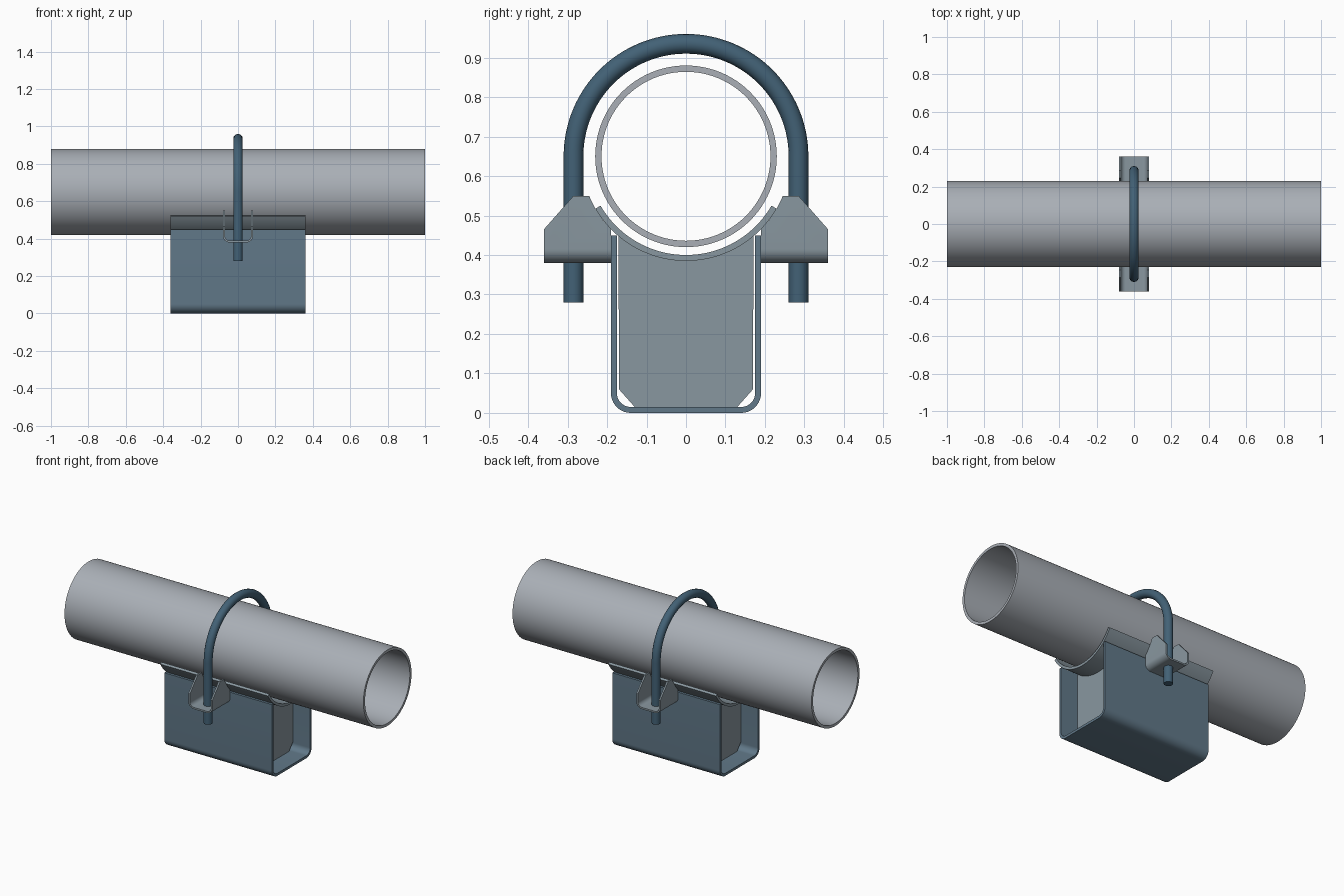
import bpy, bmesh
from math import sin, cos, pi, radians

if "Cube" in bpy.data.objects:
    bpy.data.objects.remove(bpy.data.objects["Cube"])

AXIS_Z = 0.65          # height of the pipe centre line


def material(name, rgb):
    m = bpy.data.materials.new(name)
    m.diffuse_color = (*rgb, 1)
    m.use_nodes = True
    m.node_tree.nodes["Principled BSDF"].inputs["Base Color"].default_value = m.diffuse_color
    return m


STEEL = material("light_steel", (0.40, 0.43, 0.47))
PLATE = material("plate_steel", (0.25, 0.31, 0.35))
CHANNEL = material("channel_steel", (0.12, 0.19, 0.25))
BOLT = material("bolt_steel", (0.055, 0.12, 0.18))


def add_object(name, mesh, mat):
    mesh.shade_smooth()
    mesh.set_sharp_from_angle(angle=radians(30))
    ob = bpy.data.objects.new(name, mesh)
    mesh.materials.clear()
    mesh.materials.append(mat)
    bpy.context.collection.objects.link(ob)
    return ob


def to_mesh(bm, name):
    bmesh.ops.recalc_face_normals(bm, faces=bm.faces[:])
    mesh = bpy.data.meshes.new(name)
    bm.to_mesh(mesh)
    bm.free()
    return mesh


def along_x(u, v, d):
    return (d, u, v)


def along_y(u, v, d):
    return (u, d, v)


def prism(name, pts, d0, d1, place, mat):
    """Solid from a flat outline extruded between d0 and d1."""
    bm = bmesh.new()
    a = [bm.verts.new(place(u, v, d0)) for u, v in pts]
    b = [bm.verts.new(place(u, v, d1)) for u, v in pts]
    bm.faces.new(a)
    bm.faces.new(b)
    for i in range(len(pts)):
        j = (i + 1) % len(pts)
        bm.faces.new((a[i], a[j], b[j], b[i]))
    return add_object(name, to_mesh(bm, name), mat)


def sheet(name, outer, inner, d0, d1, place, mat, closed=False):
    """Bent sheet between two matching outlines, extruded d0..d1."""
    bm = bmesh.new()
    rows = [[bm.verts.new(place(u, v, d)) for u, v in line]
            for line, d in ((outer, d0), (inner, d0), (inner, d1), (outer, d1))]
    n = len(outer)
    for i in range(n if closed else n - 1):
        j = (i + 1) % n
        for k in range(4):
            r, s = rows[k], rows[(k + 1) % 4]
            bm.faces.new((r[i], r[j], s[j], s[i]))
    if not closed:
        for i in (0, -1):
            bm.faces.new([r[i] for r in rows])
    return add_object(name, to_mesh(bm, name), mat)


def arc(r, a0, a1, n, cy=0.0, cz=AXIS_Z):
    """Arc points; angle 0 points to +u, 90 to +z."""
    angles = [radians(a0 + (a1 - a0) * i / n) for i in range(n + 1)]
    return [(cy + r * cos(t), cz + r * sin(t)) for t in angles]


def u_line(w, z0, z1, r):
    """Open-topped U outline with rounded lower corners."""
    return ([(-w, z1)] + arc(r, 180, 270, 10, -w + r, z0 + r)
            + arc(r, 270, 360, 10, w - r, z0 + r) + [(w, z1)])


# Pipe
sheet("pipe", arc(0.23, 0, 360, 96)[:-1], arc(0.214, 0, 360, 96)[:-1],
      -1, 1, along_x, STEEL, closed=True)

# Curved saddle under the pipe
sheet("saddle", arc(0.265, 210, 330, 40), arc(0.25, 210, 330, 40),
      -0.36, 0.36, along_x, PLATE)

# Base channel
sheet("base_channel", u_line(0.19, 0, 0.45, 0.05), u_line(0.175, 0.015, 0.45, 0.035),
      -0.36, 0.36, along_x, CHANNEL)

# Stiffener plates between channel and saddle
web = [(-0.13, 0.015), (0.13, 0.015), (0.17, 0.06)]
web += arc(0.265, 310.1, 229.9, 24) + [(-0.17, 0.06)]
for side, label in ((-1, "left"), (1, "right")):
    prism("stiffener_" + label, web, side * 0.235, side * 0.25, along_x, PLATE)

# Bolt brackets: U sheet trimmed to the side outline
for side, label in ((-1, "front"), (1, "back")):
    bracket = sheet("bracket_" + label, u_line(0.08, 0.38, 0.6, 0.035),
                    u_line(0.07, 0.39, 0.6, 0.025),
                    side * 0.15, side * 0.40, along_y, PLATE)
    outline = [(0.19, 0.3), (0.36, 0.3), (0.36, 0.465), (0.285, 0.55)]
    outline += arc(0.265, 337.8, 315.8, 8)
    cutter = prism("cutter", [(side * y, z) for y, z in outline],
                   -0.2, 0.2, along_x, PLATE)
    cutter.hide_render = True
    mod = bracket.modifiers.new("trim", 'BOOLEAN')
    mod.operation = 'INTERSECT'
    mod.solver = 'EXACT'
    mod.object = cutter
    mesh = bpy.data.meshes.new_from_object(
        bracket.evaluated_get(bpy.context.evaluated_depsgraph_get()))
    bracket.modifiers.clear()
    bracket.data = mesh
    mesh.set_sharp_from_angle(angle=radians(30))
    bpy.data.objects.remove(cutter)

# U-bolt swept along its bend
path = [(0.285, 0.28)] + arc(0.285, 0, 180, 64) + [(-0.285, 0.28)]
curve = bpy.data.curves.new("u_bolt_path", 'CURVE')
curve.dimensions = '3D'
curve.bevel_depth = 0.025
curve.bevel_resolution = 6
curve.use_fill_caps = True
spline = curve.splines.new('POLY')
spline.points.add(len(path) - 1)
for p, (y, z) in zip(spline.points, path):
    p.co = (0, y, z, 1)
temp = bpy.data.objects.new("u_bolt_path", curve)
bpy.context.collection.objects.link(temp)
mesh = bpy.data.meshes.new_from_object(
    temp.evaluated_get(bpy.context.evaluated_depsgraph_get()))
bpy.data.objects.remove(temp)
add_object("u_bolt", mesh, BOLT)
